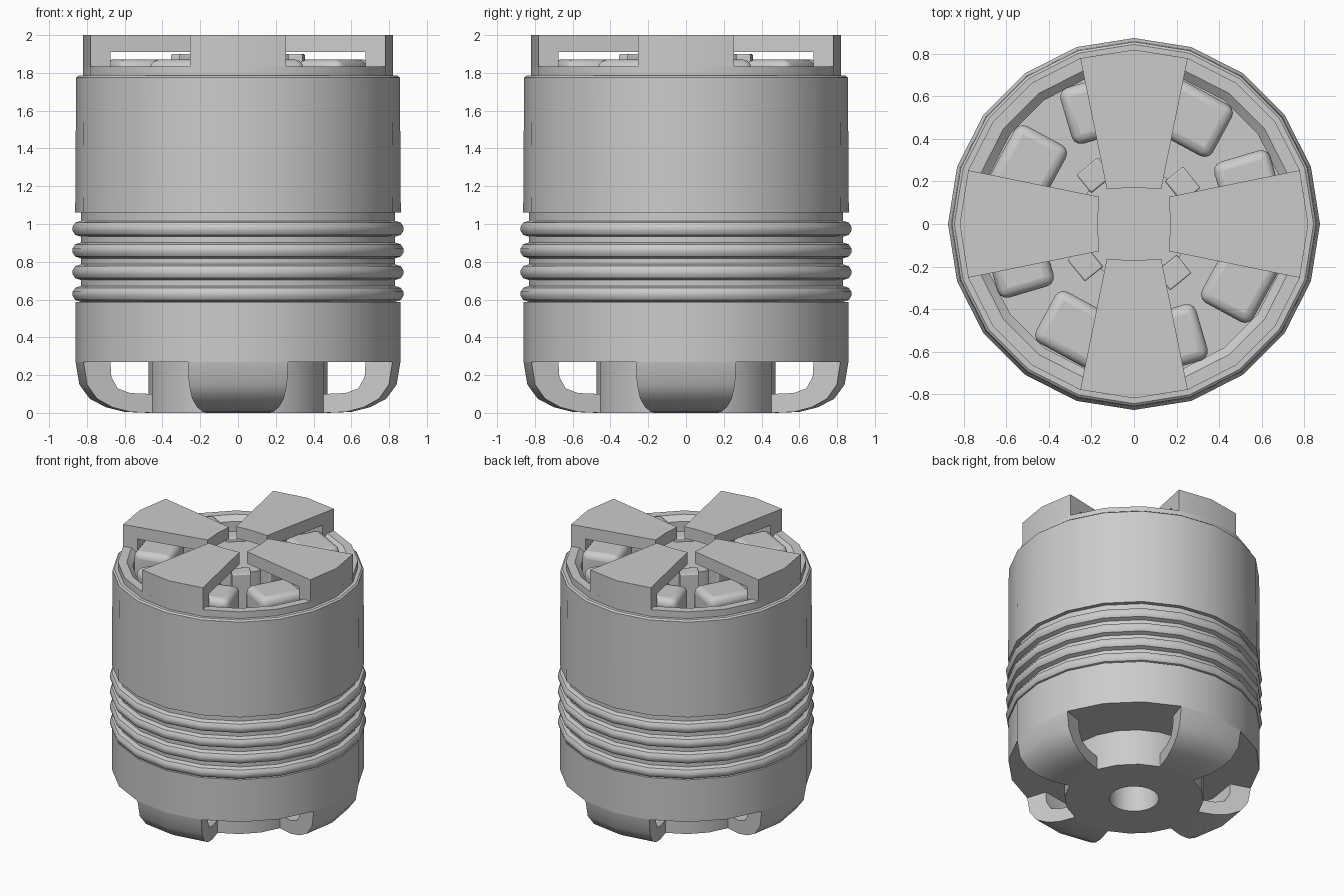
import bpy, bmesh, math
from mathutils import Matrix, Vector

if "Cube" in bpy.data.objects:
    bpy.data.objects.remove(bpy.data.objects["Cube"])

SIDES = 20
STEP = math.tau / SIDES


def finish(bm, name, angle=35):
    bmesh.ops.recalc_face_normals(bm, faces=bm.faces)
    me = bpy.data.meshes.new(name)
    bm.to_mesh(me)
    bm.free()
    ob = bpy.data.objects.new(name, me)
    bpy.context.collection.objects.link(ob)
    bpy.ops.object.select_all(action='DESELECT')
    ob.select_set(True)
    bpy.context.view_layer.objects.active = ob
    bpy.ops.object.shade_smooth_by_angle(angle=math.radians(angle))
    return ob


def lathe(name, profile, sides=SIDES):
    """Revolve (radius, z) points around z; ends lie on the axis."""
    bm = bmesh.new()
    vs = [bm.verts.new((r, 0, z)) for r, z in profile]
    edges = [bm.edges.new(p) for p in zip(vs, vs[1:])]
    bmesh.ops.spin(bm, geom=vs + edges, cent=(0, 0, 0), axis=(0, 0, 1),
                   angle=math.tau, steps=sides)
    bmesh.ops.remove_doubles(bm, verts=bm.verts, dist=0.0005)
    return finish(bm, name)


def four_sectors(name, profile, half_width):
    """Closed (radius, z) profile, two facets wide, repeated on the four axes."""
    bm = bmesh.new()
    for k in range(4):
        rot = Matrix.Rotation(k * math.pi / 2, 3, 'Z')
        cols = []
        for s in (-1, 0, 1):
            col = []
            for r, z in profile:
                y = r * math.cos(STEP) if s else r
                col.append(bm.verts.new(rot @ Vector((s * half_width(y), y, z))))
            cols.append(col)
        n = len(profile)
        for a, b in zip(cols, cols[1:]):
            for i in range(n):
                j = (i + 1) % n
                bm.faces.new((a[i], a[j], b[j], b[i]))
        bm.faces.new(cols[0])
        bm.faces.new(cols[2])
    return finish(bm, name)


def ring_of_blocks(name, count, start, r0, r1, half, z0, z1, bevel):
    """Radial boxes with rounded edges."""
    bm = bmesh.new()
    size = Matrix.Diagonal((r1 - r0, 2 * half, z1 - z0, 1))
    move = Matrix.Translation(((r0 + r1) / 2, 0, (z0 + z1) / 2))
    for k in range(count):
        rot = Matrix.Rotation(math.radians(start) + k * math.tau / count, 4, 'Z')
        bmesh.ops.create_cube(bm, size=1, matrix=rot @ move @ size)
    ob = finish(bm, name)
    mod = ob.modifiers.new("rounding", 'BEVEL')
    mod.width = bevel
    mod.segments = 3
    return ob


# Housing: bottom bore, hub, lower band, ribs, upper band, rim, inner well
profile = [(0, 0.30), (0.17, 0.30), (0.17, 0), (0.475, 0), (0.475, 0.27),
           (0.86, 0.27), (0.86, 0.595)]
for c in (0.63, 0.745, 0.86, 0.975):
    profile += [(0.832, c - 0.042), (0.862, c - 0.032), (0.875, c - 0.012),
                (0.875, c + 0.012), (0.862, c + 0.032), (0.832, c + 0.042)]
profile[6] = (0.86, 0.588)
profile += [(0.832, 1.06), (0.862, 1.06), (0.857, 1.775), (0.845, 1.785),
            (0.82, 1.785), (0.82, 1.835), (0.76, 1.835), (0.72, 1.80),
            (0.72, 1.60), (0, 1.60)]
lathe("housing", profile)

# Curved feet around the bottom windows
four_sectors("curved_feet",
             [(0.475, 0), (0.60, 0.005), (0.70, 0.03), (0.785, 0.075),
              (0.84, 0.15), (0.86, 0.27), (0.71, 0.27), (0.705, 0.19),
              (0.67, 0.13), (0.60, 0.105), (0.475, 0.10)],
             lambda y: y * math.tan(STEP))

# Cross-shaped top guard
four_sectors("top_guard_arms",
             [(0.172, 2), (0.82, 2), (0.82, 1.785), (0.71, 1.785),
              (0.71, 1.91), (0.172, 1.91)],
             lambda y: 0.125 + (y - 0.15) * 0.203)

# Coils and central core inside the well
ring_of_blocks("coils", 8, 16.5, 0.43, 0.705, 0.165, 1.58, 1.87, 0.045)
lathe("core", [(0, 1.59), (0.27, 1.59), (0.27, 1.87), (0, 1.87)], 16)
ring_of_blocks("core_tabs", 8, 39, 0.24, 0.35, 0.065, 1.59, 1.90, 0.008)
